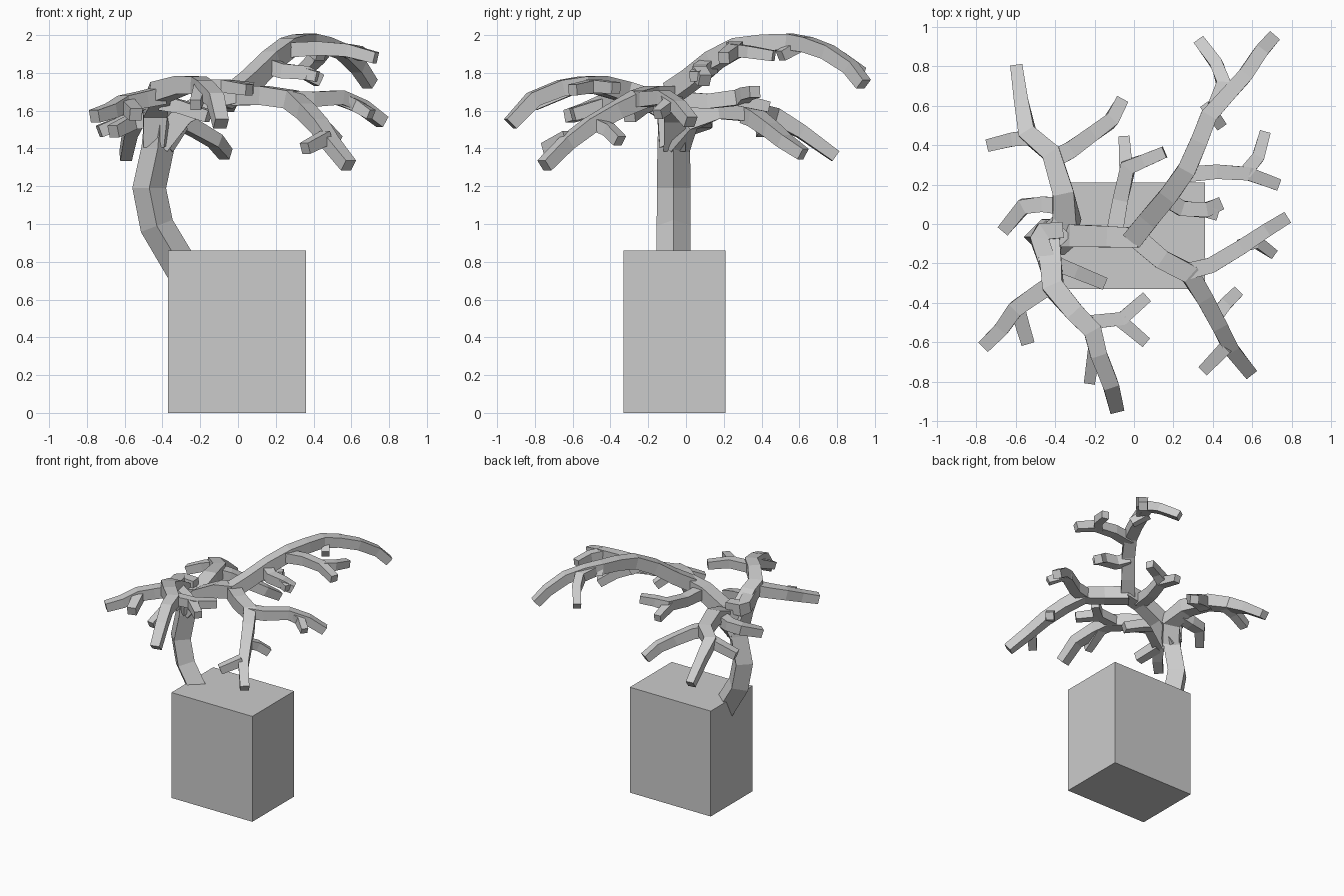
import bpy, bmesh, math
from mathutils import Vector

grey = bpy.data.materials.new("plain_grey")
grey.diffuse_color = (0.6, 0.6, 0.6, 1)


def add_object(name, bm):
    bmesh.ops.recalc_face_normals(bm, faces=bm.faces)
    mesh = bpy.data.meshes.new(name)
    bm.to_mesh(mesh)
    bm.free()
    mesh.materials.append(grey)
    obj = bpy.data.objects.new(name, mesh)
    bpy.context.collection.objects.link(obj)
    return obj


def sweep(name, pts, r0, r1, diamond=False):
    """Four-sided tapering tube along a path."""
    pts = [Vector(p) for p in pts]
    bm = bmesh.new()
    rings = []
    n = len(pts)
    for i, p in enumerate(pts):
        a = (p - pts[i - 1]).normalized() if i else Vector()
        b = (pts[i + 1] - p).normalized() if i < n - 1 else Vector()
        t = (a + b).normalized()
        side = Vector((0, 1, 0)) if diamond else t.cross(Vector((0, 0, 1)))
        if side.length < 0.2:
            side = Vector((1, 0, 0))
        side = (side - t * side.dot(t)).normalized()
        up = side.cross(t)
        r = r0 + (r1 - r0) * i / (n - 1)
        # widen bends so the tube keeps its thickness
        if i and i < n - 1:
            r /= max(0.85, math.cos(a.angle(b) / 2))
        ring = []
        for k in range(4):
            ang = math.pi / 2 * k + (0 if diamond else math.pi / 4)
            s = r if diamond else r * math.sqrt(2)
            ring.append(bm.verts.new(p + side * math.cos(ang) * s + up * math.sin(ang) * s))
        rings.append(ring)
    for q, w in zip(rings, rings[1:]):
        for k in range(4):
            bm.faces.new((q[k], q[(k + 1) % 4], w[(k + 1) % 4], w[k]))
    bm.faces.new(rings[0])
    bm.faces.new(rings[-1])
    return add_object(name, bm)


# Pot block
bm = bmesh.new()
bmesh.ops.create_cube(bm, size=1)
for v in bm.verts:
    v.co = (-0.005 + v.co.x * 0.73, -0.06 + v.co.y * 0.54, 0.43 + v.co.z * 0.86)
add_object("pot", bm)

# Leaning trunk
sweep("trunk", [(-0.27, -0.065, 0.72), (-0.43, -0.065, 0.99), (-0.47, -0.065, 1.19),
                (-0.425, -0.065, 1.4), (-0.405, -0.06, 1.62)], 0.09, 0.085, True)

# Right limb, forking to a high rear arch and a drooping front arch
sweep("right_limb", [(-0.42, -0.06, 1.42), (-0.29, -0.06, 1.58), (-0.12, -0.065, 1.67),
                     (0.03, -0.07, 1.70)], 0.058, 0.05)
sweep("rear_arch", [(0.0, -0.07, 1.70), (0.08, 0.03, 1.77), (0.18, 0.15, 1.87),
                    (0.27, 0.28, 1.94), (0.33, 0.42, 1.96), (0.38, 0.55, 1.965),
                    (0.46, 0.64, 1.95), (0.56, 0.75, 1.91), (0.64, 0.87, 1.83),
                    (0.70, 0.94, 1.74)], 0.052, 0.033)
sweep("rear_arch_tip", [(0.41, 0.6, 1.95), (0.455, 0.71, 1.93), (0.42, 0.81, 1.88),
                        (0.335, 0.925, 1.8)], 0.036, 0.03)
sweep("rear_arch_spur", [(0.37, 0.6, 1.95), (0.44, 0.5, 1.89)], 0.033, 0.028)
sweep("rear_side_branch", [(0.25, 0.25, 1.92), (0.42, 0.265, 1.93), (0.58, 0.255, 1.92),
                           (0.73, 0.2, 1.88)], 0.04, 0.03)
sweep("rear_side_spur", [(0.56, 0.255, 1.92), (0.63, 0.34, 1.91), (0.665, 0.465, 1.89)], 0.034, 0.028)
sweep("inner_branch", [(0.16, 0.13, 1.84), (0.24, 0.08, 1.81), (0.36, 0.07, 1.80),
                       (0.43, 0.1, 1.76)], 0.04, 0.033)
sweep("inner_spur", [(0.34, 0.07, 1.80), (0.42, 0.045, 1.78)], 0.03, 0.027)

sweep("front_arch", [(0.0, -0.06, 1.68), (0.14, -0.18, 1.68), (0.28, -0.25, 1.66),
                     (0.355, -0.37, 1.60), (0.43, -0.51, 1.52), (0.49, -0.63, 1.43),
                     (0.585, -0.75, 1.31)], 0.052, 0.034)
sweep("front_arch_spur", [(0.47, -0.62, 1.46), (0.355, -0.74, 1.40)], 0.035, 0.03)
sweep("front_arch_twig", [(0.41, -0.48, 1.53), (0.46, -0.41, 1.50), (0.52, -0.35, 1.44)], 0.034, 0.03)
sweep("right_reach", [(0.27, -0.24, 1.66), (0.39, -0.21, 1.66), (0.54, -0.12, 1.67),
                      (0.66, -0.04, 1.62), (0.765, 0.025, 1.54)], 0.042, 0.032)
sweep("right_reach_spur", [(0.54, -0.11, 1.66), (0.62, -0.09, 1.63), (0.705, -0.15, 1.58)], 0.033, 0.026)

# Small branch behind the right limb
sweep("centre_branch", [(-0.1, -0.05, 1.66), (-0.07, 0.12, 1.65), (-0.03, 0.29, 1.67),
                        (0.05, 0.32, 1.69), (0.155, 0.365, 1.70)], 0.042, 0.03)
sweep("centre_spur", [(-0.04, 0.27, 1.66), (-0.05, 0.44, 1.62)], 0.034, 0.028)

# Back limb
sweep("back_limb", [(-0.42, -0.06, 1.42), (-0.34, 0.0, 1.55), (-0.36, 0.16, 1.61),
                    (-0.42, 0.36, 1.59), (-0.54, 0.46, 1.57), (-0.57, 0.61, 1.49),
                    (-0.595, 0.79, 1.36)], 0.062, 0.031)
sweep("back_right_fork", [(-0.41, 0.33, 1.58), (-0.33, 0.37, 1.56), (-0.22, 0.45, 1.5),
                          (-0.12, 0.52, 1.44), (-0.065, 0.62, 1.37)], 0.046, 0.032)
sweep("back_left_spur", [(-0.51, 0.44, 1.57), (-0.61, 0.43, 1.54), (-0.735, 0.4, 1.49)], 0.038, 0.032)
sweep("left_stub", [(-0.37, 0.09, 1.58), (-0.46, 0.1, 1.55), (-0.56, 0.09, 1.54),
                    (-0.66, -0.03, 1.49)], 0.042, 0.033)

# Front limb
sweep("front_limb", [(-0.42, -0.06, 1.42), (-0.44, -0.1, 1.6), (-0.42, -0.22, 1.67),
                     (-0.41, -0.32, 1.70), (-0.30, -0.45, 1.735), (-0.21, -0.54, 1.735),
                     (-0.18, -0.66, 1.72), (-0.12, -0.81, 1.66), (-0.09, -0.93, 1.53)], 0.06, 0.036)
sweep("front_limb_shoulder", [(-0.36, -0.03, 1.63), (-0.46, -0.04, 1.63), (-0.48, -0.08, 1.64),
                              (-0.43, -0.22, 1.66)], 0.04, 0.045)
sweep("front_limb_spur", [(-0.195, -0.6, 1.72), (-0.225, -0.8, 1.63)], 0.034, 0.028)
sweep("front_twig", [(-0.24, -0.5, 1.73), (-0.06, -0.48, 1.73), (0.065, -0.37, 1.72)], 0.036, 0.03)
sweep("front_twig_spur", [(-0.07, -0.49, 1.73), (0.06, -0.6, 1.71)], 0.034, 0.029)
sweep("left_fork", [(-0.41, -0.3, 1.68), (-0.5, -0.36, 1.66), (-0.6, -0.43, 1.64),
                    (-0.67, -0.53, 1.60), (-0.76, -0.62, 1.57)], 0.046, 0.034)
sweep("left_fork_spur", [(-0.59, -0.43, 1.63), (-0.57, -0.5, 1.61), (-0.54, -0.6, 1.58)], 0.038, 0.034)
sweep("front_stub", [(-0.4, -0.2, 1.64), (-0.3, -0.24, 1.62), (-0.155, -0.3, 1.57)], 0.038, 0.032)
